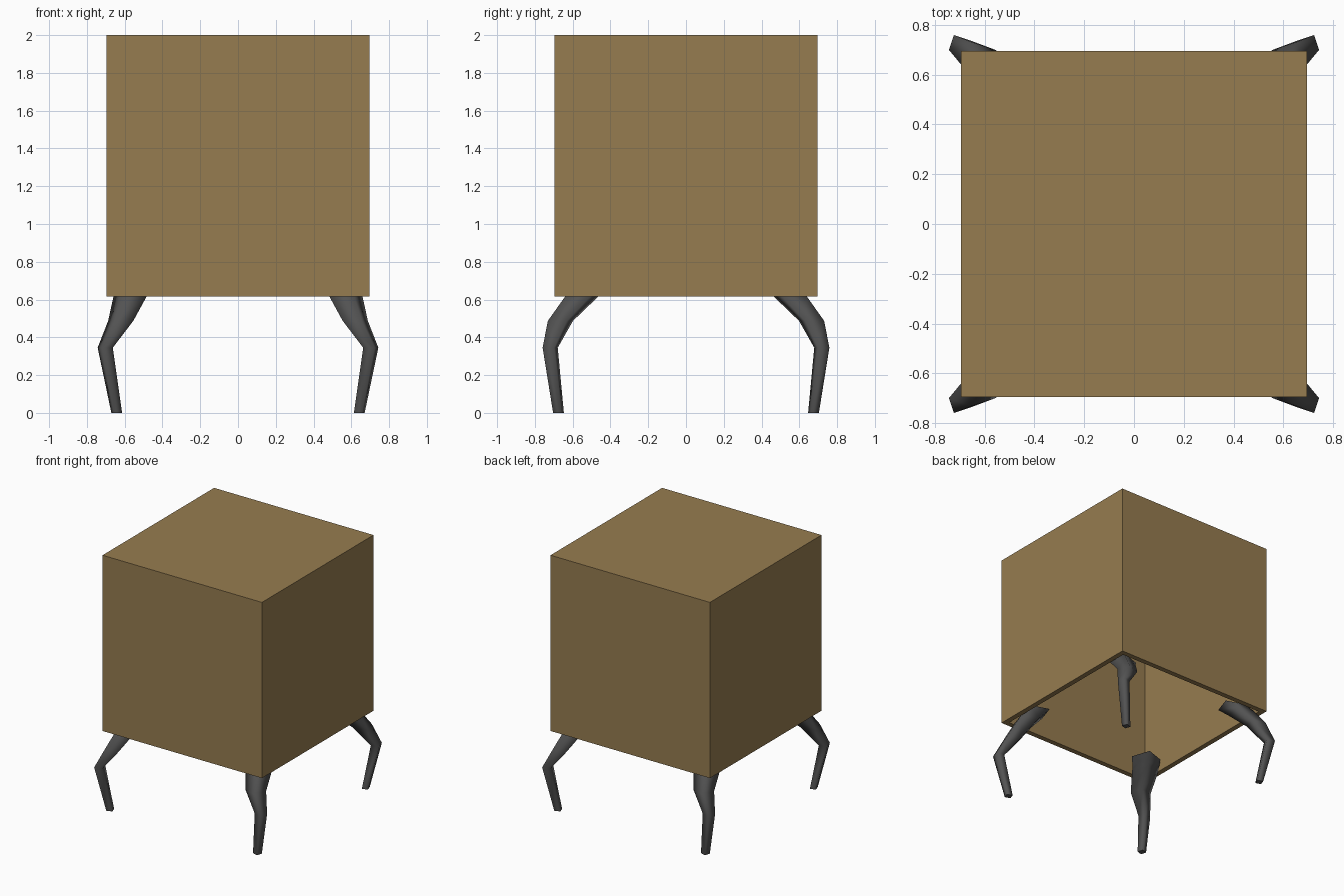
import bpy, bmesh

if "Cube" in bpy.data.objects:
    bpy.data.objects.remove(bpy.data.objects["Cube"])


def material(name, rgb):
    m = bpy.data.materials.new(name)
    m.diffuse_color = (*rgb, 1)
    m.use_nodes = True
    m.node_tree.nodes["Principled BSDF"].inputs["Base Color"].default_value = m.diffuse_color
    return m


tan = material("tan_board", (0.305, 0.202, 0.08))
grey = material("dark_grey", (0.085, 0.085, 0.085))


def add_object(name, bm, mat):
    bmesh.ops.recalc_face_normals(bm, faces=bm.faces)
    mesh = bpy.data.meshes.new(name)
    bm.to_mesh(mesh)
    bm.free()
    mesh.materials.append(mat)
    ob = bpy.data.objects.new(name, mesh)
    bpy.context.collection.objects.link(ob)
    return ob


# Box shell: a cube open underneath, with thin walls
H, BOTTOM, TOP, WALL = 0.695, 0.615, 2.0, 0.04
bm = bmesh.new()
bmesh.ops.create_cube(bm, size=1)
for v in bm.verts:
    v.co.x *= 2 * H
    v.co.y *= 2 * H
    v.co.z = TOP if v.co.z > 0 else BOTTOM
bm.normal_update()
bmesh.ops.delete(bm, geom=[f for f in bm.faces if f.normal.z < -0.5], context='FACES')
box = add_object("box_shell", bm, tan)
solid = box.modifiers.new("walls", 'SOLIDIFY')
solid.thickness = WALL
solid.offset = -1
solid.use_even_offset = True

# Bent leg: level square sections (x, y, z, width), foot to top
SECTIONS = [(0.642, 0.675, 0.0, 0.057), (0.703, 0.719, 0.345, 0.08),
            (0.621, 0.665, 0.487, 0.133), (0.572, 0.553, 0.615, 0.175),
            (0.53, 0.49, 0.68, 0.192)]
CORNERS = [(0.5, -0.25), (0.25, 0.5), (-0.5, 0.25), (-0.25, -0.5)]


def leg(name, sx, sy):
    bm = bmesh.new()
    rings = [[bm.verts.new((sx * (x + w * cx), sy * (y + w * cy), z)) for cx, cy in CORNERS]
             for x, y, z, w in SECTIONS]
    for a, b in zip(rings, rings[1:]):
        for i in range(4):
            j = (i + 1) % 4
            bm.faces.new((a[i], a[j], b[j], b[i])).smooth = True
    for ring in (rings[0], rings[-1]):
        cap = bm.faces.new(ring)
        for e in cap.edges:
            e.smooth = False
    add_object(name, bm, grey)


for sy, end in ((-1, "front"), (1, "back")):
    for sx, side in ((-1, "left"), (1, "right")):
        leg(f"{end}_{side}_leg", sx, sy)
